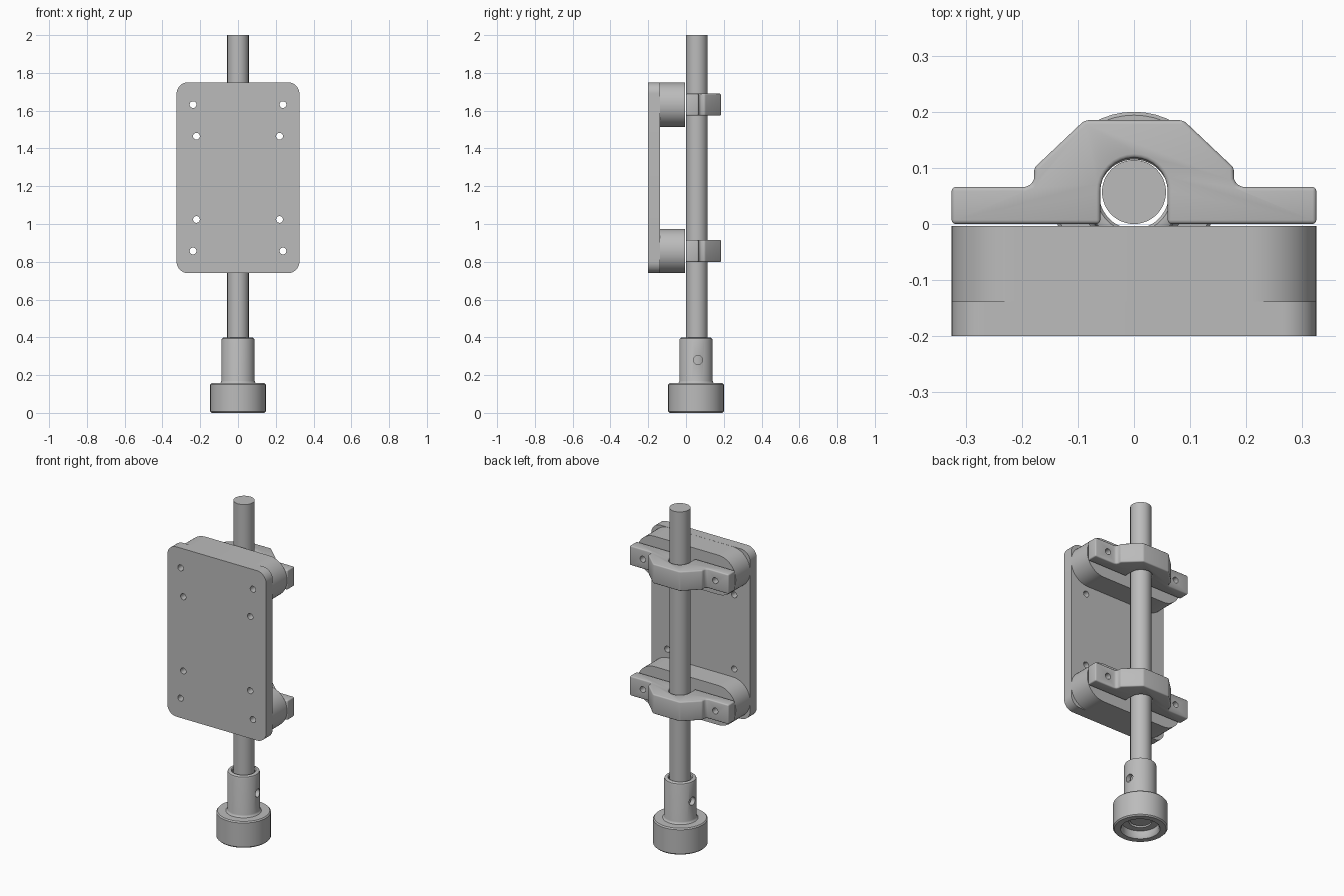
import bpy
import bmesh
import math
from mathutils import Matrix, Vector

if "Cube" in bpy.data.objects:
    bpy.data.objects.remove(bpy.data.objects["Cube"])

grey = bpy.data.materials.new("machined_grey")
grey.use_nodes = True
COLOUR = (0.5, 0.5, 0.5, 1)
grey.diffuse_color = COLOUR
grey.node_tree.nodes["Principled BSDF"].inputs["Base Color"].default_value = COLOUR


def add_object(name, bm):
    bmesh.ops.recalc_face_normals(bm, faces=bm.faces)
    mesh = bpy.data.meshes.new(name)
    bm.to_mesh(mesh)
    bm.free()
    mesh.materials.append(grey)
    obj = bpy.data.objects.new(name, mesh)
    bpy.context.collection.objects.link(obj)
    return obj


def select(obj):
    bpy.ops.object.select_all(action='DESELECT')
    obj.select_set(True)
    bpy.context.view_layer.objects.active = obj


def smooth(obj):
    select(obj)
    bpy.ops.object.shade_smooth_by_angle(angle=math.radians(35))


def prism(name, points, direction):
    bm = bmesh.new()
    face = bm.faces.new([bm.verts.new(p) for p in points])
    ext = bmesh.ops.extrude_face_region(bm, geom=[face])
    moved = [g for g in ext["geom"] if isinstance(g, bmesh.types.BMVert)]
    bmesh.ops.translate(bm, verts=moved, vec=Vector(direction))
    return add_object(name, bm)


def rounded_slab(name, width, z0, z1, radius, y0, y1):
    points = []
    for i, (sx, sz) in enumerate([(1, 1), (-1, 1), (-1, -1), (1, -1)]):
        cx = sx * (width / 2 - radius)
        cz = (z0 + z1) / 2 + sz * ((z1 - z0) / 2 - radius)
        for k in range(13):
            a = math.pi / 2 * (i + k / 12)
            points.append((cx + radius * math.cos(a), y0, cz + radius * math.sin(a)))
    return prism(name, points, (0, y1 - y0, 0))


def cylinder(name, radius, length, centre, axis='Z', sides=48):
    turn = {'X': Matrix.Rotation(math.pi / 2, 4, 'Y'),
            'Y': Matrix.Rotation(math.pi / 2, 4, 'X'),
            'Z': Matrix()}[axis]
    bm = bmesh.new()
    bmesh.ops.create_cone(bm, cap_ends=True, segments=sides, radius1=radius, radius2=radius,
                          depth=length, matrix=Matrix.Translation(centre) @ turn)
    return add_object(name, bm)


def drill(obj, radius, length, centre, axis):
    cutter = cylinder("hole_cutter", radius, length, centre, axis, 20)
    cutter.hide_render = True
    mod = obj.modifiers.new("hole", 'BOOLEAN')
    mod.operation = 'DIFFERENCE'
    mod.solver = 'EXACT'
    mod.object = cutter
    select(obj)
    bpy.ops.object.modifier_apply(modifier=mod.name)
    bpy.data.objects.remove(cutter)


def clamp(name, z):
    # Half outline from the ear to the top, then the slot, mirrored across x
    half = [(0.06, 0), (0.325, 0), (0.325, 0.066), (0.194, 0.066), (0.183, 0.07),
            (0.178, 0.081), (0.178, 0.1), (0.088, 0.185)]
    outline = half + [(-x, y) for x, y in reversed(half)]
    for k in range(17):
        a = math.pi * (1 - k / 16)
        outline.append((0.06 * math.cos(a), 0.058 + 0.06 * math.sin(a)))
    height = 0.116
    obj = prism(name, [(x, y, z - height / 2) for x, y in outline], (0, 0, height))
    bevel = obj.modifiers.new("edges", 'BEVEL')
    bevel.width = 0.007
    bevel.segments = 3
    bevel.limit_method = 'ANGLE'
    bevel.angle_limit = math.radians(32)
    select(obj)
    bpy.ops.object.modifier_apply(modifier=bevel.name)
    return obj


HOLE = 0.018
LEVELS = {"upper": 1.632, "lower": 0.857}

# Mounting plate
plate = rounded_slab("mounting_plate", 0.65, 0.74, 1.75, 0.06, -0.2, -0.138)
for side in (-1, 1):
    for x, z in [(0.238, 1.632), (0.22, 1.465), (0.22, 1.024), (0.238, 0.857)]:
        drill(plate, HOLE, 0.3, (side * x, -0.17, z), 'Y')
smooth(plate)

# Spacers and rod clamps, bolted through
for level, z in LEVELS.items():
    spacer = rounded_slab(level + "_spacer", 0.65, z - 0.1175, z + 0.1175, 0.115, -0.138, -0.004)
    holder = clamp(level + "_rod_clamp", z)
    for part in (spacer, holder):
        for side in (-1, 1):
            drill(part, HOLE, 0.8, (side * 0.238, 0, z), 'Y')
        smooth(part)

# Rod
rod = cylinder("rod", 0.057, 1.95, (0, 0.057, 1.025))
smooth(rod)

# Foot: turned sleeve and hollow base
profile = [(0.062, 0.045), (0.1, 0.045), (0.1, 0.01), (0.107, 0), (0.14, 0), (0.147, 0.007),
           (0.147, 0.15), (0.141, 0.157), (0.096, 0.157), (0.09, 0.163), (0.088, 0.17),
           (0.088, 0.385), (0.085, 0.394), (0.078, 0.398), (0.067, 0.398), (0.062, 0.391)]
bm = bmesh.new()
verts = [bm.verts.new((r, 0.053, z)) for r, z in profile]
edges = [bm.edges.new((verts[i - 1], verts[i])) for i in range(len(verts))]
bmesh.ops.spin(bm, geom=verts + edges, cent=(0, 0.053, 0), axis=(0, 0, 1),
               angle=2 * math.pi, steps=48, use_duplicate=False)
bmesh.ops.remove_doubles(bm, verts=bm.verts, dist=0.0001)
foot = add_object("foot", bm)
drill(foot, 0.024, 0.4, (0, 0.063, 0.28), 'X')
smooth(foot)
